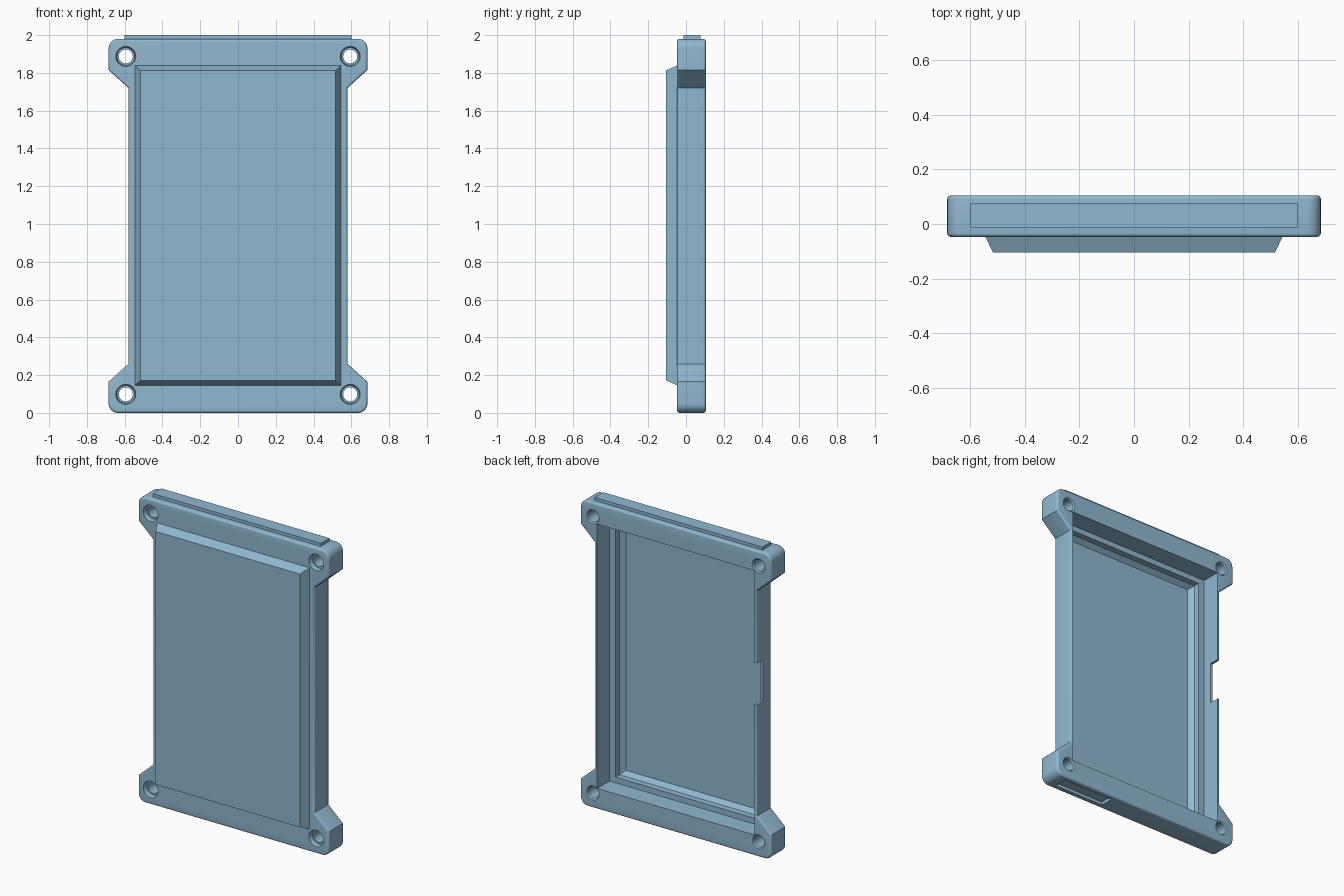
import bpy, bmesh, math
from mathutils import Vector

if "Cube" in bpy.data.objects:
    bpy.data.objects.remove(bpy.data.objects["Cube"])

blue = bpy.data.materials.new("steel_blue")
blue.diffuse_color = (0.28, 0.48, 0.63, 1)
blue.use_nodes = True
blue.node_tree.nodes["Principled BSDF"].inputs["Base Color"].default_value = blue.diffuse_color
MID_Z = 0.99


def rect(hx, z0, z1):
    return [(hx, z0), (hx, z1), (-hx, z1), (-hx, z0)]


def inset(poly, d):
    """Move every edge of a counter-clockwise outline inwards by d."""
    out = []
    for i, p in enumerate(poly):
        p = Vector(p)
        a = (p - Vector(poly[i - 1])).normalized()
        b = (Vector(poly[(i + 1) % len(poly)]) - p).normalized()
        na, nb = Vector((-a.y, a.x)), Vector((-b.y, b.x))
        m = na + nb
        out.append(tuple(p + m * (d / (1 + na.dot(nb)))))
    return out


def loft(name, rings):
    """Join (y, outline) rings into a closed solid."""
    bm = bmesh.new()
    loops = [[bm.verts.new((x, y, z)) for x, z in poly] for y, poly in rings]
    n = len(loops[0])
    for a, b in zip(loops, loops[1:]):
        for i in range(n):
            j = (i + 1) % n
            bm.faces.new((a[i], a[j], b[j], b[i]))
    bm.faces.new(loops[0])
    bm.faces.new(loops[-1])
    bmesh.ops.recalc_face_normals(bm, faces=bm.faces)
    me = bpy.data.meshes.new(name)
    bm.to_mesh(me)
    bm.free()
    ob = bpy.data.objects.new(name, me)
    bpy.context.collection.objects.link(ob)
    me.materials.append(blue)
    return ob


def box(name, x0, x1, y0, y1, z0, z1):
    poly = [(x1, z0), (x1, z1), (x0, z1), (x0, z0)]
    return loft(name, [(y0, poly), (y1, poly)])


def circle(cx, cz, r, n=32):
    return [(cx + r * math.cos(2 * math.pi * i / n),
             cz + r * math.sin(2 * math.pi * i / n)) for i in range(n)]


def combine(target, tool, op):
    tool.hide_render = True
    mod = target.modifiers.new(op, 'BOOLEAN')
    mod.operation, mod.object, mod.solver = op, tool, 'EXACT'
    bpy.context.view_layer.objects.active = target
    bpy.ops.object.modifier_apply(modifier=mod.name)
    bpy.data.objects.remove(tool)


# Frame outline: one quarter with rounded corner and ear, mirrored to all four
R = 0.05
quarter = [(0.58, 0.73), (0.685, 0.825)]
for i in range(9):
    t = math.radians(90 * i / 8)
    quarter.append((0.685 - R + R * math.cos(t), 0.99 - R + R * math.sin(t)))
half = quarter + [(-x, z) for x, z in reversed(quarter)]
outline = [(x, MID_Z + z) for x, z in half + [(-x, -z) for x, z in half]]

# Frame with rounded front and back edges
B = 0.013
steps = [math.radians(90 * i / 5) for i in range(6)]
rings = [(-0.047 + B * (1 - math.sin(t)), inset(outline, B * (1 - math.cos(t))))
         for t in reversed(steps)]
rings += [(0.105 - B * (1 - math.sin(t)), inset(outline, B * (1 - math.cos(t))))
          for t in steps]
frame = loft("case_frame", rings)

# Raised front panel with sloped sides
panel = loft("front_panel", [(-0.105, rect(0.517, 0.172, 1.813)),
                             (-0.047, rect(0.545, 0.146, 1.839)),
                             (-0.03, rect(0.545, 0.146, 1.839))])
combine(frame, panel, 'UNION')

# Open back cavity and the stepped pocket behind the panel
combine(frame, box("cavity", -0.563, 0.563, -0.02, 0.2, 0.135, 1.848), 'DIFFERENCE')
combine(frame, loft("pocket", [(-0.09, rect(0.493, 0.196, 1.789)),
                               (-0.06, rect(0.52, 0.172, 1.813)),
                               (0.0, rect(0.52, 0.172, 1.813))]), 'DIFFERENCE')

# Screw holes, recessed at the front and chamfered at the back
for sx in (-1, 1):
    for z in (0.098, 1.887):
        profile = [(-0.1, 0.053), (-0.047, 0.053), (-0.02, 0.047), (-0.02, 0.037),
                   (0.097, 0.037), (0.105, 0.045), (0.15, 0.045)]
        hole = loft("hole", [(y, circle(sx * 0.594, z, r)) for y, r in profile])
        combine(frame, hole, 'DIFFERENCE')

# Side cable notch and shallow slot in the underside
combine(frame, box("notch", -0.65, -0.5, 0.04, 0.2, 0.98, 1.25), 'DIFFERENCE')
combine(frame, box("slot", 0.24, 0.6, -0.012, 0.075, -0.1, 0.02), 'DIFFERENCE')

# Top strip
strip = box("top_strip", -0.602, 0.602, -0.012, 0.076, 1.96, 2.0)

for ob in (frame, strip):
    bpy.ops.object.select_all(action='DESELECT')
    ob.select_set(True)
    bpy.context.view_layer.objects.active = ob
    bpy.ops.object.shade_smooth_by_angle(angle=math.radians(30))
